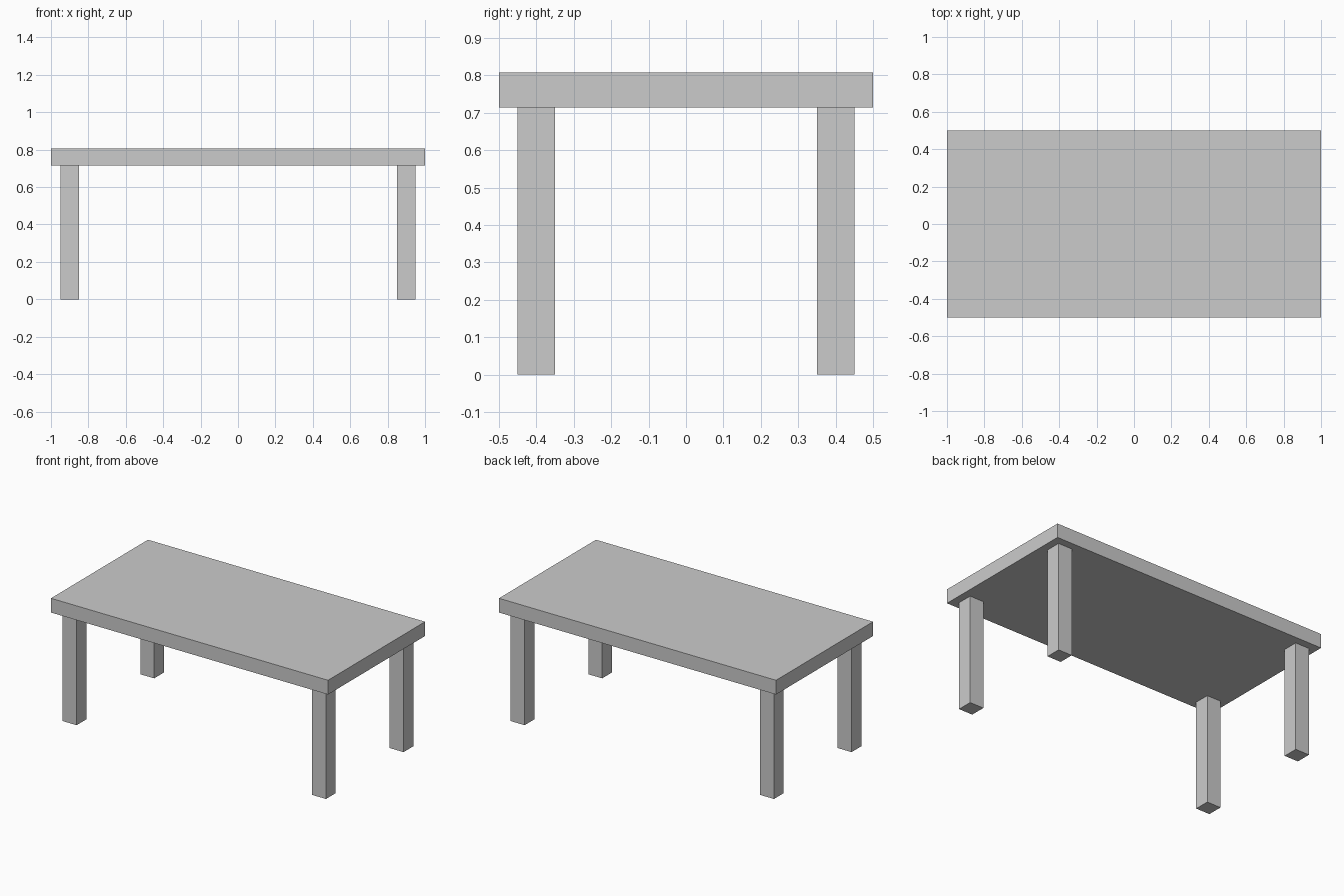
import bpy

if "Cube" in bpy.data.objects:
    bpy.data.objects.remove(bpy.data.objects["Cube"])


def box(name, low, high):
    """Add a box spanning two opposite corners."""
    centre = [(a + b) / 2 for a, b in zip(low, high)]
    bpy.ops.mesh.primitive_cube_add(size=1, location=centre)
    obj = bpy.context.object
    obj.name = name
    obj.scale = [b - a for a, b in zip(low, high)]
    bpy.ops.object.transform_apply(location=False, rotation=False, scale=True)
    return obj


LEG_HEIGHT = 0.714
TOP_HEIGHT = 0.807
HALF_LEG = 0.05

# Table top
box("table_top", (-1, -0.5, LEG_HEIGHT), (1, 0.5, TOP_HEIGHT))

# Four square legs, set in slightly from the corners
for side, x in (("left", -0.9), ("right", 0.9)):
    for end, y in (("front", -0.4), ("back", 0.4)):
        box(f"{end}_{side}_leg",
            (x - HALF_LEG, y - HALF_LEG, 0),
            (x + HALF_LEG, y + HALF_LEG, LEG_HEIGHT))
